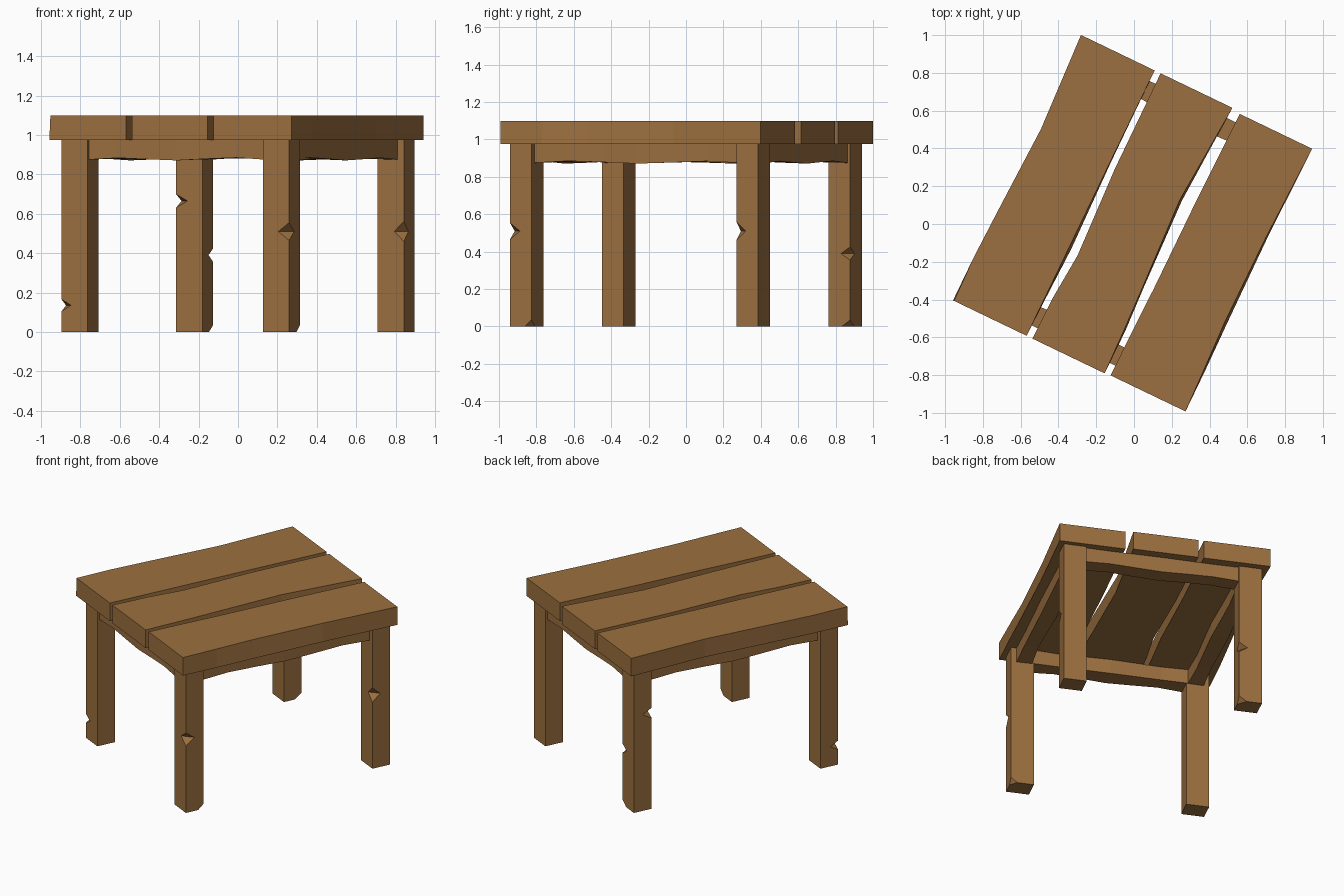
import bpy, bmesh, math
from mathutils import Matrix

if "Cube" in bpy.data.objects:
    bpy.data.objects.remove(bpy.data.objects["Cube"])

TURN = Matrix.Rotation(math.radians(-25.7), 4, 'Z')   # whole table is turned in plan

wood = bpy.data.materials.new("brown_wood")
wood.diffuse_color = (0.33, 0.16, 0.05, 1)
wood.use_nodes = True
wood.node_tree.nodes["Principled BSDF"].inputs["Base Color"].default_value = wood.diffuse_color


def finish(name, bm):
    bmesh.ops.recalc_face_normals(bm, faces=bm.faces)
    bm.transform(TURN)
    me = bpy.data.meshes.new(name)
    bm.to_mesh(me)
    bm.free()
    me.materials.append(wood)
    ob = bpy.data.objects.new(name, me)
    bpy.context.collection.objects.link(ob)
    return ob


def loft(name, sections):
    """Skin a bar through a row of four-cornered sections."""
    bm = bmesh.new()
    rings = [[bm.verts.new(p) for p in s] for s in sections]
    for a, b in zip(rings, rings[1:]):
        for i in range(4):
            j = (i + 1) % 4
            bm.faces.new((a[i], a[j], b[j], b[i]))
    bm.faces.new(rings[0])
    bm.faces.new(rings[-1])
    return finish(name, bm)


# Top planks: (position along, left edge, right edge, lower left shift, lower right shift)
TOP, UNDER = 1.10, 0.975
planks = {
    "left_plank": [(-.78, -.682, -.256, -.006, 0), (-.53, -.688, -.256, 0, .006),
                   (-.26, -.680, -.256, 0, .014), (.24, -.662, -.256, 0, .004),
                   (.78, -.687, -.254, 0, 0)],
    "middle_plank": [(-.78, -.221, .203, 0, 0), (-.53, -.217, .196, 0, .008),
                     (-.28, -.197, .186, 0, .006), (.22, -.218, .163, 0, .012),
                     (.78, -.219, .203, 0, 0)],
    "right_plank": [(-.776, .236, .676, 0, 0), (-.53, .238, .668, 0, .008),
                    (-.26, .243, .658, 0, .014), (.24, .244, .660, 0, .008),
                    (.768, .252, .677, 0, 0)],
}
for name, rows in planks.items():
    loft(name, [[(l, v, TOP), (r, v, TOP), (r + dr, v, UNDER), (l + dl, v, UNDER)]
                for v, l, r, dl, dr in rows])

# Aprons with worn, wavy lower edges
WAVE = [0, .010, .004, -.004, .002, .009, 0]


def apron(name, along_u, side, half, inner, outer):
    secs = []
    for i, w in enumerate(WAVE if side > 0 else WAVE[::-1]):
        t = half * (2 * i / (len(WAVE) - 1) - 1)
        a, b = side * (inner + w), side * (outer - w * .3)
        pts = [(a, UNDER), (b, UNDER), (b, .875 + w), (a, .877 + w * .5)]
        secs.append([(t, p, z) if along_u else (p, t, z) for p, z in pts])
    loft(name, secs)


for side, word in ((-1, "front"), (1, "back")):
    apron(word + "_apron", True, side, .50, .605, .720)
for side, word in ((-1, "left"), (1, "right")):
    apron(word + "_apron", False, side, .615, .505, .607)

# Legs; chips are (corner u, corner v, height, reach, half height)
HU, HV = .074, .064
legs = {
    "left_leg": (-1, -1, [(-1, -1, .135, .055, .032)]),
    "front_leg": (1, -1, [(1, -1, .51, .06, .045), (1, 1, 0, .04, .035)]),
    "back_leg": (-1, 1, [(-1, -1, .665, .065, .035), (1, 1, .39, .055, .035),
                         (1, 1, 0, .05, .035)]),
    "right_leg": (1, 1, [(1, -1, .51, .055, .05)]),
}
for name, (su, sv, chips) in legs.items():
    cu, cv = su * .568, sv * .672
    leg = loft(name, [[(cu + a * HU, cv + b * HV, z)
                       for a, b in ((-1, -1), (1, -1), (1, 1), (-1, 1))]
                      for z in (0, UNDER)])
    # Diamond-shaped chips cut from the leg corners
    bm = bmesh.new()
    for a, b, z, r, h in chips:
        x, y = cu + a * HU, cv + b * HV
        ring = [bm.verts.new((x + dx * r, y + dy * r, z))
                for dx, dy in ((1, 0), (0, 1), (-1, 0), (0, -1))]
        for tip in (bm.verts.new((x, y, z + h)), bm.verts.new((x, y, z - h))):
            for i in range(4):
                bm.faces.new((ring[i], ring[(i + 1) % 4], tip))
    cutter = finish(name + "_chip_cutter", bm)
    cutter.hide_render = True
    mod = leg.modifiers.new("chips", 'BOOLEAN')
    mod.operation, mod.solver, mod.object = 'DIFFERENCE', 'EXACT', cutter
    bpy.context.view_layer.objects.active = leg
    bpy.ops.object.modifier_apply(modifier=mod.name)
    bpy.data.objects.remove(cutter)
